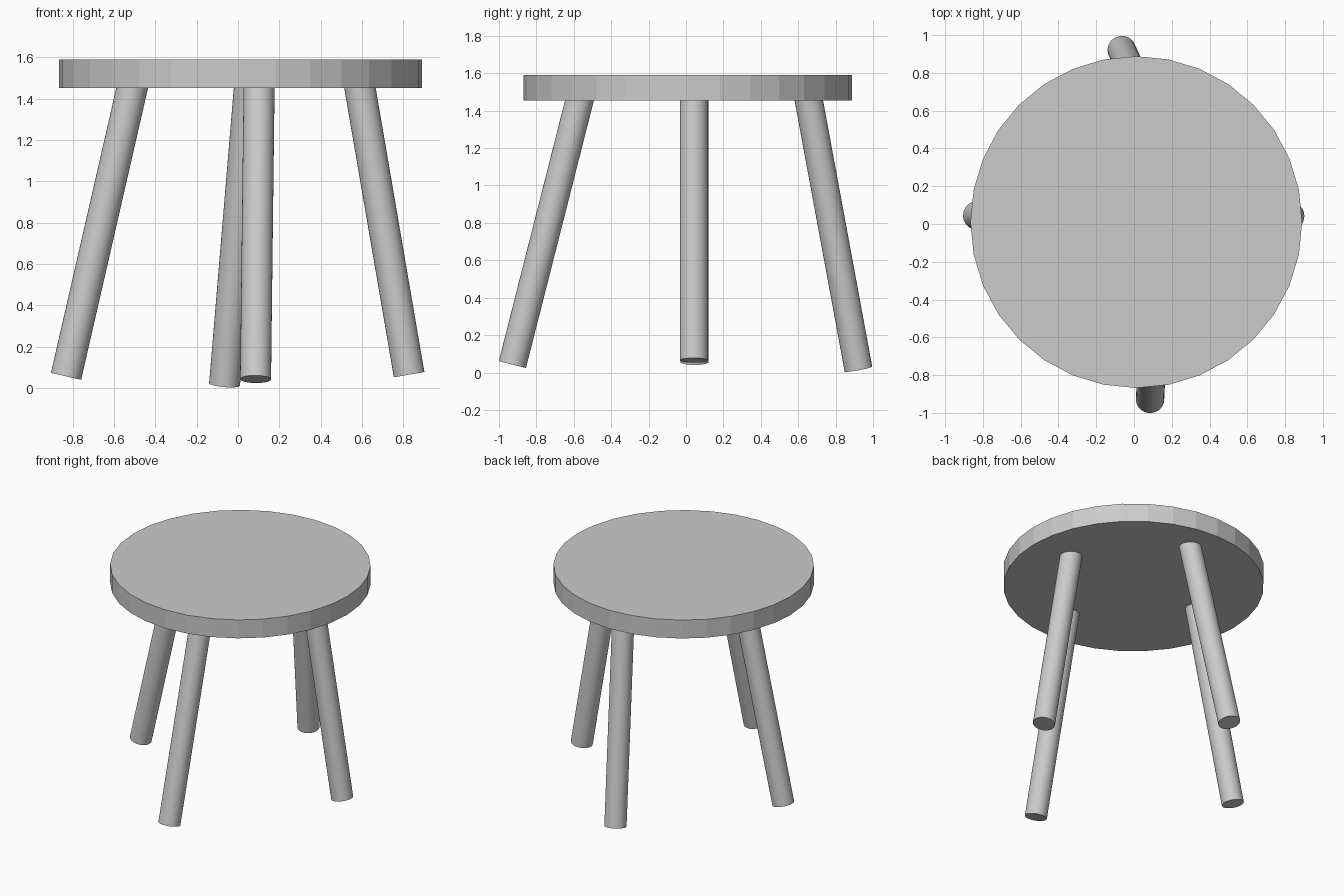
import bpy
from mathutils import Vector

if "Cube" in bpy.data.objects:
    bpy.data.objects.remove(bpy.data.objects["Cube"])

SEAT_BOTTOM, SEAT_TOP = 1.453, 1.59
LEG_RADIUS = 0.075


def add_leg(name, foot, joint):
    """Splayed round leg from the foot centre to its joint, run on into the seat."""
    foot, joint = Vector(foot), Vector(joint)
    axis = joint - foot
    end = joint + axis.normalized() * 0.06
    bpy.ops.mesh.primitive_cylinder_add(
        vertices=32, radius=LEG_RADIUS, depth=(end - foot).length,
        location=(foot + end) / 2,
        rotation=axis.to_track_quat('Z', 'Y').to_euler())
    bpy.context.object.name = name
    bpy.ops.object.shade_smooth_by_angle()


# Round faceted seat
bpy.ops.mesh.primitive_cylinder_add(
    vertices=32, radius=0.878, depth=SEAT_TOP - SEAT_BOTTOM,
    location=(0.012, 0.01, (SEAT_TOP + SEAT_BOTTOM) / 2))
bpy.context.object.name = "seat"

# Four legs, each with its own slightly irregular splay
add_leg("left_leg", (-0.832, 0.045, 0.057), (-0.512, 0.045, SEAT_BOTTOM))
add_leg("right_leg", (0.828, 0.042, 0.065), (0.59, 0.042, SEAT_BOTTOM))
add_leg("front_leg", (0.085, -0.928, 0.043), (0.102, -0.57, SEAT_BOTTOM))
add_leg("back_leg", (-0.065, 0.922, 0.018), (0.055, 0.657, SEAT_BOTTOM))
